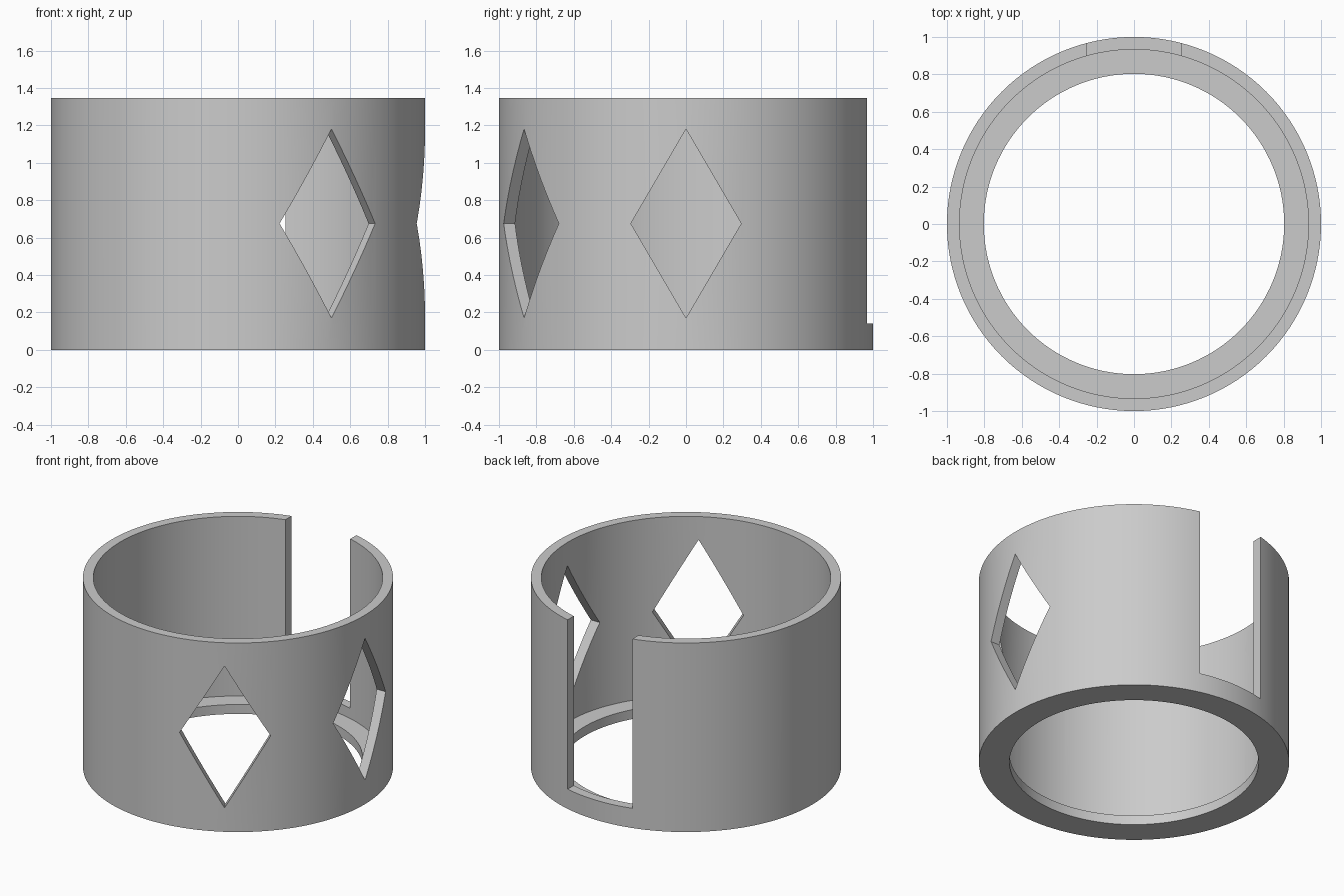
import bpy
import bmesh
import math
from mathutils import Matrix, Vector

cube = bpy.data.objects.get("Cube")
if cube:
    bpy.data.objects.remove(cube, do_unlink=True)

SEGMENTS = 128
OUTER, INNER, LIP = 1.0, 0.933, 0.803
HEIGHT, LIP_HEIGHT, SLOT_FLOOR = 1.345, 0.067, 0.14
MID_Z, HALF_W, HALF_H = 0.675, 0.295, 0.505
SLOT_HALF = 0.255

grey = bpy.data.materials.new("plain grey")
grey.use_nodes = True
grey.diffuse_color = (0.6, 0.6, 0.6, 1)
grey.node_tree.nodes["Principled BSDF"].inputs["Base Color"].default_value = grey.diffuse_color


def make_object(name, bm):
    bmesh.ops.recalc_face_normals(bm, faces=bm.faces)
    mesh = bpy.data.meshes.new(name)
    bm.to_mesh(mesh)
    bm.free()
    obj = bpy.data.objects.new(name, mesh)
    bpy.context.collection.objects.link(obj)
    mesh.materials.append(grey)
    return obj


def lathe(name, profile):
    """Revolve a closed (radius, z) profile around the z axis."""
    bm = bmesh.new()
    rings = []
    for i in range(SEGMENTS):
        a = math.tau * i / SEGMENTS
        rings.append([bm.verts.new((r * math.cos(a), r * math.sin(a), z)) for r, z in profile])
    n = len(profile)
    for i, ring in enumerate(rings):
        following = rings[(i + 1) % SEGMENTS]
        for j in range(n):
            k = (j + 1) % n
            bm.faces.new((ring[j], following[j], following[k], ring[k]))
    return make_object(name, bm)


def radial_prism(name, outline, degrees):
    """Extrude a (sideways, z) outline outward along one direction."""
    bm = bmesh.new()
    face = bm.faces.new([bm.verts.new((0.5, s, z)) for s, z in outline])
    extruded = bmesh.ops.extrude_face_region(bm, geom=[face])
    verts = [v for v in extruded["geom"] if isinstance(v, bmesh.types.BMVert)]
    bmesh.ops.translate(bm, vec=Vector((0.8, 0, 0)), verts=verts)
    bm.transform(Matrix.Rotation(math.radians(degrees), 4, "Z"))
    obj = make_object(name, bm)
    obj.hide_render = True
    return obj


# Cylindrical wall with an inward lip at its foot
sleeve = lathe("sleeve", [(OUTER, 0), (OUTER, HEIGHT), (INNER, HEIGHT),
                          (INNER, LIP_HEIGHT), (LIP, LIP_HEIGHT), (LIP, 0)])

# Four diamond windows and the open slot at the back
diamond = [(0, MID_Z - HALF_H), (HALF_W, MID_Z), (0, MID_Z + HALF_H), (-HALF_W, MID_Z)]
slot = [(-SLOT_HALF, SLOT_FLOOR), (SLOT_HALF, SLOT_FLOOR),
        (SLOT_HALF, HEIGHT + 0.2), (-SLOT_HALF, HEIGHT + 0.2)]
cutters = [radial_prism("window_cutter", diamond, d) for d in (0, -60, -120, 180)]
cutters.append(radial_prism("slot_cutter", slot, 90))

bpy.ops.object.select_all(action="DESELECT")
bpy.context.view_layer.objects.active = sleeve
sleeve.select_set(True)
for cutter in cutters:
    cut = sleeve.modifiers.new("cut", "BOOLEAN")
    cut.operation = "DIFFERENCE"
    cut.solver = "EXACT"
    cut.object = cutter
    bpy.ops.object.modifier_apply(modifier=cut.name)
    bpy.data.objects.remove(cutter, do_unlink=True)

# Smooth round walls, crisp rims and cuts
bpy.ops.object.shade_smooth_by_angle(angle=math.radians(25))
